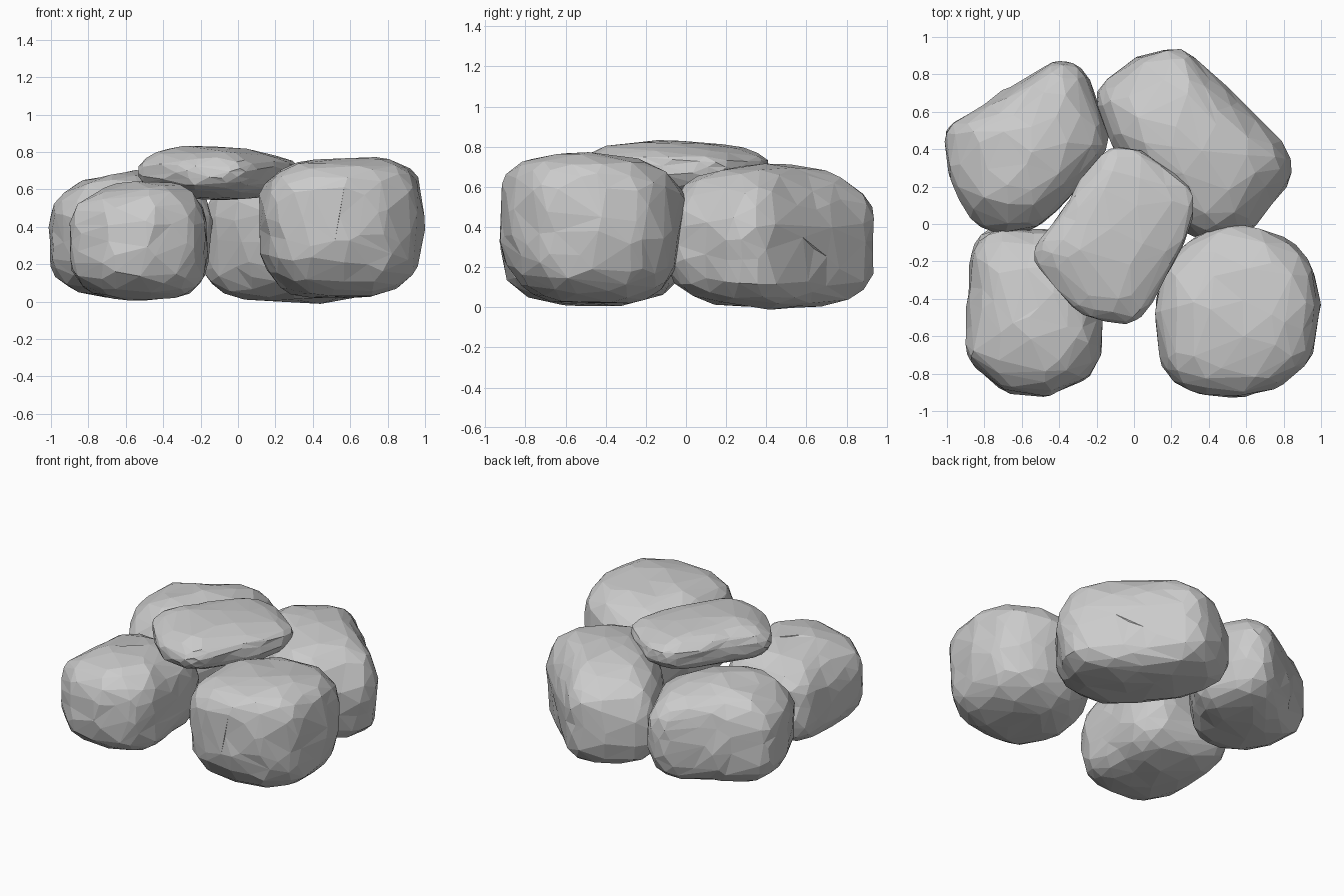
import bpy, bmesh, math
from mathutils import Vector, noise

if "Cube" in bpy.data.objects:
    bpy.data.objects.remove(bpy.data.objects["Cube"])


def outline_radius(pts, c, ang):
    """Distance from c to the outline in the direction ang."""
    d = (math.cos(ang), math.sin(ang))
    best = 0.0
    for i, p in enumerate(pts):
        q = pts[(i + 1) % len(pts)]
        ax, ay, ex, ey = p[0] - c[0], p[1] - c[1], q[0] - p[0], q[1] - p[1]
        den = d[0] * ey - d[1] * ex
        if abs(den) < 1e-12:
            continue
        t = (ax * ey - ay * ex) / den
        u = (ax * d[1] - ay * d[0]) / den
        if t > 0 and -1e-6 <= u <= 1 + 1e-6:
            best = max(best, t)
    return best


def rock(name, pts, z0, z1, p_top, p_low, tilt=(0, 0), flare=0, seed=0, faces=0.24):
    """Rounded boulder from its plan outline, with chipped flat faces."""
    cx = (min(p[0] for p in pts) + max(p[0] for p in pts)) / 2
    cy = (min(p[1] for p in pts) + max(p[1] for p in pts)) / 2
    zc, half = (z0 + z1) / 2, (z1 - z0) / 2
    off = Vector((seed * 7.3, seed * 3.1, seed * 1.7))
    bm = bmesh.new()
    bmesh.ops.create_icosphere(bm, subdivisions=4, radius=1)
    for v in bm.verts:
        n = v.co.normalized()
        h = math.hypot(n.x, n.y)
        power = p_top if n.z > 0 else p_low
        k = (h ** power + abs(n.z) ** power) ** (-1 / power)
        ang = math.atan2(n.y, n.x)
        # uneven surface, coarse and fine
        w = 1 + 0.04 * noise.noise(n * 2.2 + off) + 0.04 * noise.noise(n * 4 + off)
        # outline with slightly rounded corners
        r = sum(outline_radius(pts, (cx, cy), ang + a) for a in (-.05, 0, .05)) / 3
        r *= 1.01 * h * k * w * (1 + flare * (n.z * k - .5))
        x, y = r * math.cos(ang), r * math.sin(ang)
        z = zc + half * n.z * k * w + (tilt[0] * x + tilt[1] * y) * max(0, n.z * k)
        v.co = (cx + x, cy + y, z)
    bmesh.ops.smooth_vert(bm, verts=bm.verts, factor=0.5,
                          use_axis_x=True, use_axis_y=True, use_axis_z=True)
    me = bpy.data.meshes.new(name)
    bm.to_mesh(me)
    bm.free()
    ob = bpy.data.objects.new(name, me)
    bpy.context.collection.objects.link(ob)
    dec = ob.modifiers.new("facets", 'DECIMATE')
    dec.ratio = faces
    return ob


# four base boulders
rock("back_left_boulder",
     [(-1, .52), (-.62, .75), (-.43, .87), (-.34, .86), (-.26, .79), (-.14, .5),
      (-.14, .42), (-.3, .2), (-.52, -.03), (-.72, -.04), (-.88, .02), (-1, .27)],
     .02, .69, 2.7, 3.4, (.06, -.03), 0, 1)
rock("front_left_boulder",
     [(-.9, -.72), (-.88, -.35), (-.86, -.12), (-.77, -.02), (-.5, -.03), (-.3, -.05),
      (-.19, -.16), (-.17, -.3), (-.17, -.7), (-.25, -.83), (-.46, -.92), (-.7, -.89)],
     .01, .64, 2.6, 3.3, (.06, -.06), 0, 2)
rock("back_right_boulder",
     [(-.22, .7), (-.1, .8), (.02, .89), (.2, .94), (.28, .93), (.45, .77), (.65, .57),
      (.81, .42), (.84, .3), (.8, .2), (.62, -.03), (.5, -.08), (.38, -.08), (.28, -.05),
      (.08, .15), (-.12, .42)],
     0, .715, 2.5, 3.8, (0, -.02), 0, 3)
rock("front_right_boulder",
     [(.11, -.5), (.15, -.78), (.24, -.88), (.36, -.92), (.57, -.93), (.8, -.86),
      (.95, -.72), (1, -.45), (.96, -.22), (.85, -.1), (.7, -.02), (.45, 0), (.3, -.08),
      (.15, -.25), (.11, -.4)],
     .02, .76, 3.5, 3.2, (.06, -.06), .05, 4)
# flat slab resting across the middle
rock("top_slab",
     [(-.54, -.12), (-.53, -.22), (-.4, -.37), (-.27, -.5), (-.07, -.54), (.02, -.53),
      (.1, -.4), (.27, -.13), (.32, .03), (.32, .18), (.22, .27), (.05, .4), (-.1, .42),
      (-.18, .38), (-.3, .22), (-.43, .02)],
     .545, .83, 2.3, 2.6, (-.05, 0), .04, 5)
